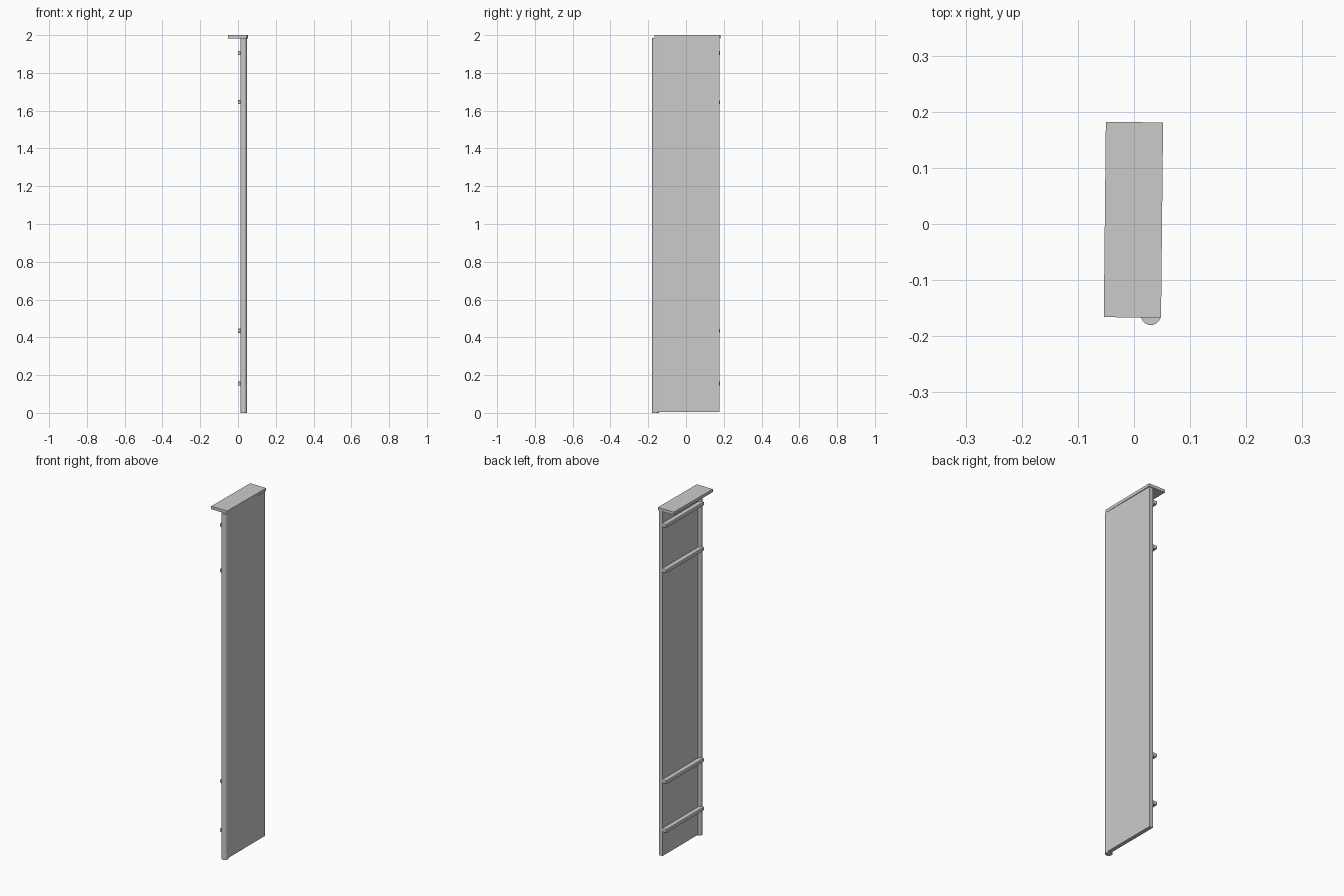
import bpy, math

if "Cube" in bpy.data.objects:
    bpy.data.objects.remove(bpy.data.objects["Cube"])


def box(name, x, y, z, turn=0.0, bevel=0.0):
    """Axis-aligned box from (min, max) ranges, optionally turned about z."""
    c = [(a + b) / 2 for a, b in (x, y, z)]
    bpy.ops.mesh.primitive_cube_add(size=1, location=c)
    ob = bpy.context.object
    ob.name = name
    ob.scale = [b - a for a, b in (x, y, z)]
    bpy.ops.object.transform_apply(location=False, rotation=False, scale=True)
    ob.rotation_euler.z = turn
    if bevel:
        mod = ob.modifiers.new("soft_edges", 'BEVEL')
        mod.width = bevel
        mod.segments = 2
    return ob


# Flat door panel
box("panel", (0.025, 0.047), (-0.163, 0.177), (0.005, 1.984))

# Round hinge post along the front edge
bpy.ops.mesh.primitive_cylinder_add(vertices=32, radius=0.018, depth=1.984,
                                    location=(0.03, -0.162, 0.992))
bpy.context.object.name = "hinge_post"
bpy.ops.object.shade_smooth_by_angle()

# Cap plate, very slightly turned
box("top_cap", (-0.052, 0.05), (-0.1665, 0.1815), (1.983, 2.0),
    turn=math.radians(-0.6))

# Cross bars on the inner face
for i, z in enumerate((0.155, 0.435, 1.645, 1.905)):
    box(f"cross_bar_{i + 1}", (-0.001, 0.027), (-0.163, 0.18),
        (z - 0.011, z + 0.011), bevel=0.004)
